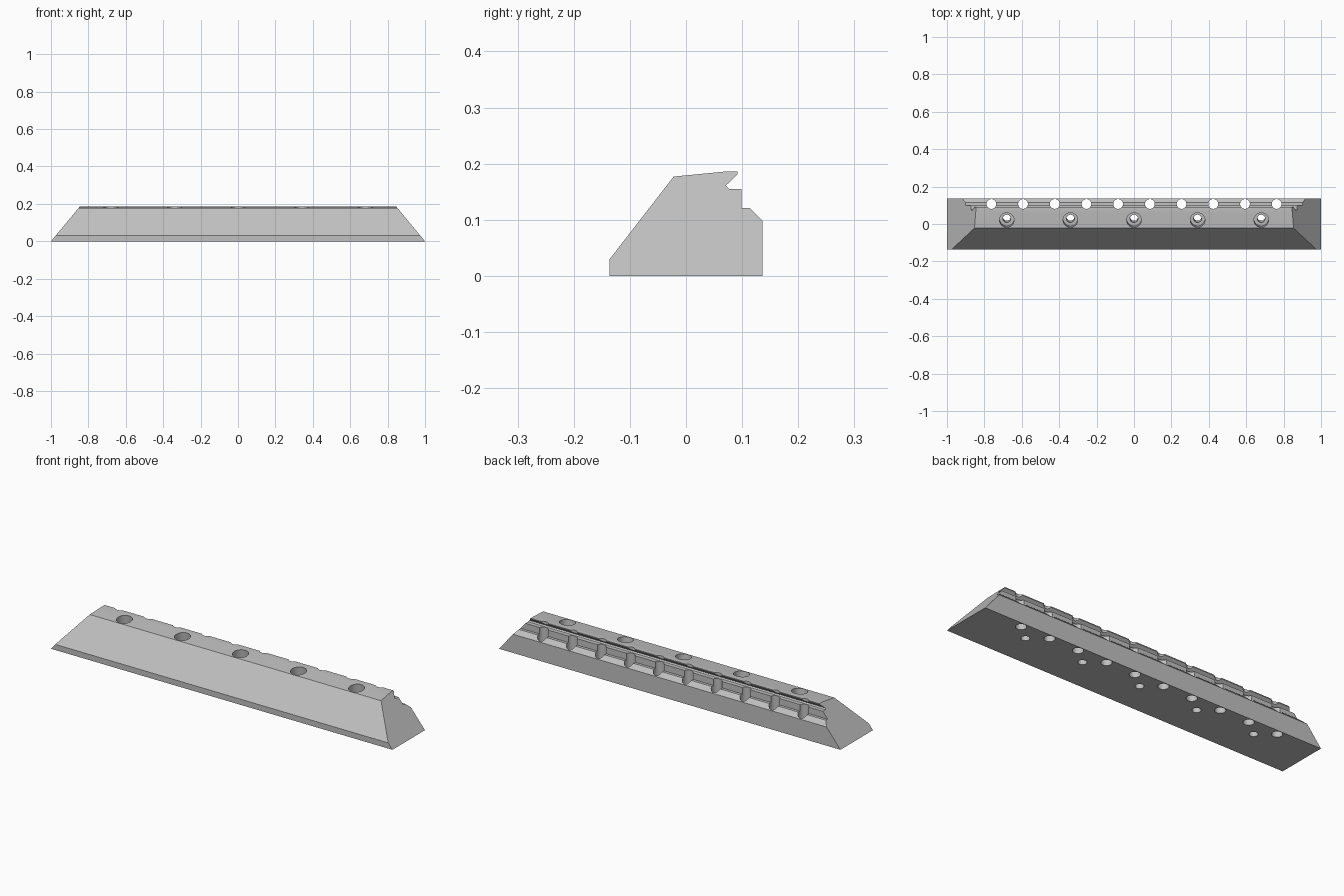
import bpy
import bmesh
import math
from mathutils import Matrix, Vector

cube = bpy.data.objects.get("Cube")
if cube:
    bpy.data.objects.remove(cube, do_unlink=True)

steel = bpy.data.materials.new("grey_steel")
steel.use_nodes = True
GREY = (0.53, 0.53, 0.53, 1)
steel.diffuse_color = GREY
steel.node_tree.nodes["Principled BSDF"].inputs["Base Color"].default_value = GREY


def make_object(name, bm):
    mesh = bpy.data.meshes.new(name)
    bmesh.ops.recalc_face_normals(bm, faces=bm.faces)
    bm.to_mesh(mesh)
    bm.free()
    mesh.materials.append(steel)
    obj = bpy.data.objects.new(name, mesh)
    bpy.context.collection.objects.link(obj)
    return obj


# Bar: side profile (y, z) swept along x, ends sloping inward with height
PROFILE = [(-0.136, 0), (-0.136, 0.03), (-0.022, 0.177), (0.07, 0.186),
           (0.092, 0.186), (0.092, 0.181), (0.071, 0.161), (0.077, 0.155),
           (0.099, 0.155), (0.099, 0.121), (0.114, 0.121), (0.136, 0.099),
           (0.136, 0)]
END_SLOPE = 0.83
bm = bmesh.new()
ends = [[bm.verts.new((side * (1 - END_SLOPE * z), y, z)) for y, z in PROFILE]
        for side in (-1, 1)]
for ring in ends:
    bm.faces.new(ring)
for i in range(len(PROFILE)):
    j = (i + 1) % len(PROFILE)
    bm.faces.new((ends[0][i], ends[0][j], ends[1][j], ends[1][i]))
bar = make_object("bar", bm)


def drill(name, xs, y, z, radius, low, high, tilt=0):
    """Cut a row of holes; low and high are measured along the hole axis."""
    bm = bmesh.new()
    for x in xs:
        matrix = (Matrix.Translation((x, y, z)) @ Matrix.Rotation(tilt, 4, "X")
                  @ Matrix.Translation((0, 0, (low + high) / 2)))
        bmesh.ops.create_cone(bm, cap_ends=True, segments=32, radius1=radius,
                              radius2=radius, depth=high - low, matrix=matrix)
    cutter = make_object(name, bm)
    cutter.hide_render = True
    mod = bar.modifiers.new(name, "BOOLEAN")
    mod.operation = "DIFFERENCE"
    mod.solver = "EXACT"
    mod.object = cutter
    bpy.context.view_layer.objects.active = bar
    bpy.ops.object.modifier_apply(modifier=name)
    bpy.data.objects.remove(cutter, do_unlink=True)


# Upright holes through the rear ledge
drill("ledge_holes", [(i - 4.5) * 0.1695 for i in range(10)],
      0.107, 0, 0.026, -0.1, 0.3)

# Counterbored screw holes square to the sloping top
TILT = math.atan2(0.009, 0.092)
SCREW_X = [i * 0.34 for i in range(-2, 3)]
drill("screw_holes", SCREW_X, 0.021, 0.181, 0.021, -0.3, 0.1, TILT)
drill("screw_head_bores", SCREW_X, 0.021, 0.181, 0.039, -0.08, 0.1, TILT)

# Smooth hole walls with sharp rims
bpy.ops.object.select_all(action="DESELECT")
bar.select_set(True)
bpy.context.view_layer.objects.active = bar
bpy.ops.object.shade_smooth_by_angle(angle=math.radians(20))
